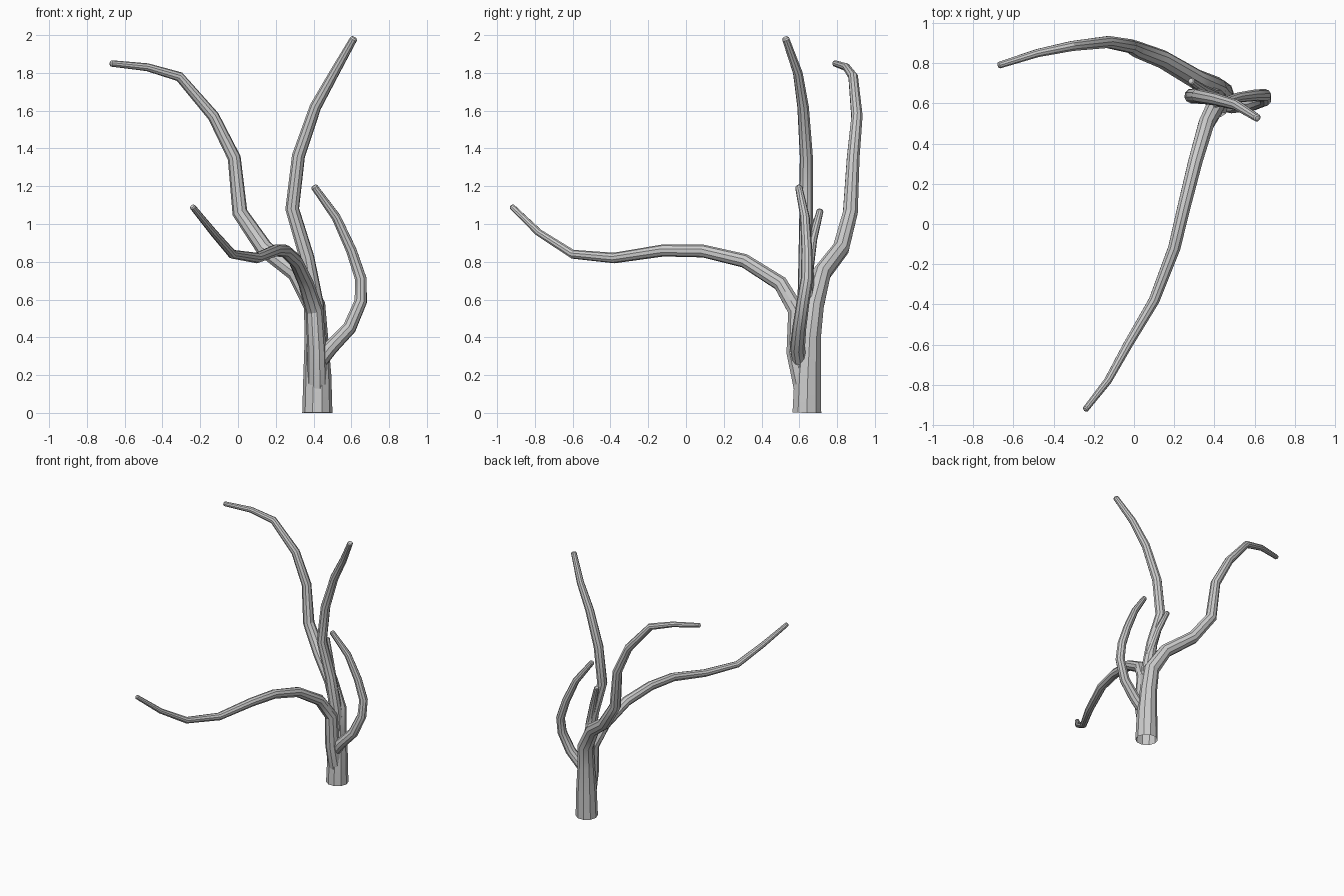
import bpy
from mathutils import Vector


def limb(name, pts):
    """Tapered tube through (x, y, z, radius) points, with a rounded tip and open root."""
    cu = bpy.data.curves.new(name, 'CURVE')
    cu.dimensions = '3D'
    cu.bevel_depth = 1.0
    cu.bevel_resolution = 3
    a, b = Vector(pts[-2][:3]), Vector(pts[-1][:3])
    d, r = (b - a).normalized(), pts[-1][3]
    tip = [(*(b + d * r * 0.4), r * 0.7), (*(b + d * r * 0.55), 0.0)]
    full = list(pts) + tip
    sp = cu.splines.new('POLY')
    sp.points.add(len(full) - 1)
    for p, (x, y, z, rad) in zip(sp.points, full):
        p.co = (x, y, z, 1)
        p.radius = rad
    ob = bpy.data.objects.new(name, cu)
    bpy.context.collection.objects.link(ob)
    bpy.ops.object.select_all(action='DESELECT')
    ob.select_set(True)
    bpy.context.view_layer.objects.active = ob
    bpy.ops.object.convert(target='MESH')
    bpy.ops.object.shade_smooth_by_angle()
    return bpy.context.object


# Trunk running into the tall back-left limb
limb("trunk_and_back_limb", [
    (0.42, 0.64, 0.0, 0.08), (0.42, 0.645, 0.2, 0.074), (0.415, 0.655, 0.4, 0.062),
    (0.405, 0.675, 0.57, 0.058), (0.31, 0.72, 0.74, 0.05), (0.14, 0.82, 0.87, 0.046),
    (0.01, 0.87, 1.06, 0.041), (-0.02, 0.885, 1.35, 0.035), (-0.13, 0.905, 1.57, 0.031),
    (-0.31, 0.885, 1.78, 0.026), (-0.48, 0.85, 1.83, 0.021), (-0.67, 0.79, 1.85, 0.017)])

# Tall upright limb
limb("upright_limb", [
    (0.42, 0.64, 0.25, 0.052), (0.41, 0.635, 0.57, 0.046), (0.365, 0.635, 0.82, 0.04),
    (0.287, 0.637, 1.08, 0.037), (0.32, 0.637, 1.36, 0.035), (0.41, 0.62, 1.62, 0.031),
    (0.51, 0.592, 1.8, 0.026), (0.612, 0.528, 1.98, 0.02)])

# Long limb reaching forward
limb("front_limb", [
    (0.42, 0.63, 0.1, 0.055), (0.418, 0.58, 0.32, 0.05), (0.405, 0.585, 0.54, 0.047),
    (0.36, 0.50, 0.685, 0.041), (0.305, 0.31, 0.805, 0.037), (0.25, 0.09, 0.857, 0.034),
    (0.20, -0.12, 0.86, 0.032), (0.10, -0.38, 0.82, 0.028), (-0.03, -0.60, 0.84, 0.024),
    (-0.13, -0.78, 0.955, 0.02), (-0.24, -0.92, 1.09, 0.016)])

# Short right-hand branch
limb("right_branch", [
    (0.44, 0.60, 0.28, 0.04), (0.49, 0.59, 0.345, 0.04), (0.59, 0.60, 0.45, 0.037),
    (0.65, 0.62, 0.59, 0.034), (0.65, 0.64, 0.71, 0.032), (0.60, 0.64, 0.86, 0.029),
    (0.52, 0.63, 1.035, 0.025), (0.405, 0.597, 1.195, 0.019)])

# Small shoot at the back
limb("back_shoot", [
    (0.41, 0.63, 0.45, 0.036), (0.395, 0.64, 0.72, 0.031), (0.34, 0.67, 0.92, 0.025),
    (0.285, 0.71, 1.07, 0.018)])
